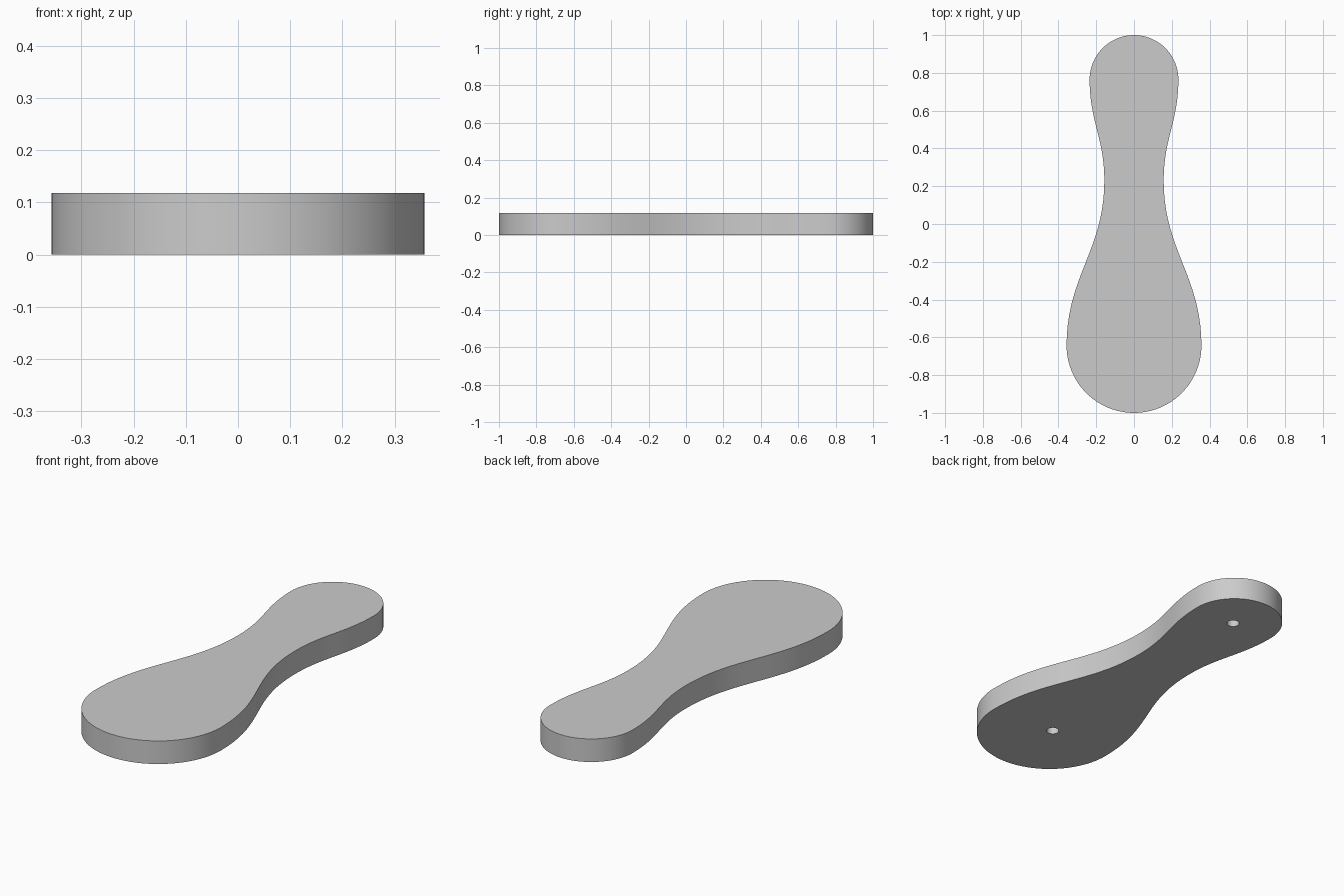
import bpy, bmesh, math
from mathutils import Vector
from mathutils.geometry import interpolate_bezier

cube = bpy.data.objects.get("Cube")
if cube:
    bpy.data.objects.remove(cube, do_unlink=True)

HEIGHT = 0.118
BIG_R, BIG_Y = 0.357, -0.643
SMALL_R, SMALL_Y = 0.235, 0.765
NECK = Vector((0.157, 0.23))
HOLE_R, HOLE_DEPTH = 0.03, 0.08

grey = bpy.data.materials.new("plain grey")
grey.use_nodes = True
colour = (0.6, 0.6, 0.6, 1)
grey.diffuse_color = colour
grey.node_tree.nodes["Principled BSDF"].inputs["Base Color"].default_value = colour


def arc(radius, centre_y, start, end, steps=24):
    angles = [math.radians(start + (end - start) * i / steps) for i in range(steps + 1)]
    return [Vector((radius * math.cos(a), centre_y + radius * math.sin(a))) for a in angles]


def flank(low, high, pull):
    # S-curve that leaves both ends parallel to the long axis
    handle = Vector((0, (high.y - low.y) * pull))
    return list(interpolate_bezier(low, low + handle, high - handle, high, 20))


# Outline of one half, from the front tip to the back tip
big_side, small_side = Vector((BIG_R, BIG_Y)), Vector((SMALL_R, SMALL_Y))
half = arc(BIG_R, BIG_Y, -90, 0)
half += flank(big_side, NECK, 0.42)[1:]
half += flank(NECK, small_side, 0.42)[1:]
half += arc(SMALL_R, SMALL_Y, 0, 90)[1:]
outline = half + [Vector((-p.x, p.y)) for p in reversed(half[1:-1])]

# Solid handle plate
bm = bmesh.new()
base = bm.faces.new([bm.verts.new((p.x, p.y, 0)) for p in outline])
top = bmesh.ops.extrude_face_region(bm, geom=[base], use_keep_orig=True)
bmesh.ops.translate(bm, vec=(0, 0, HEIGHT),
                    verts=[g for g in top["geom"] if isinstance(g, bmesh.types.BMVert)])
bmesh.ops.recalc_face_normals(bm, faces=bm.faces)
mesh = bpy.data.meshes.new("handle_plate")
bm.to_mesh(mesh)
bm.free()
mesh.materials.append(grey)
plate = bpy.data.objects.new("handle_plate", mesh)
bpy.context.collection.objects.link(plate)

# Blind mounting holes in the underside
cutters = []
for y in (-0.62, 0.755):
    bpy.ops.mesh.primitive_cylinder_add(vertices=32, radius=HOLE_R, depth=2 * HOLE_DEPTH,
                                        location=(0, y, 0))
    cutter = bpy.context.object
    cutter.name = "hole_cutter"
    cutter.hide_render = True
    cutter.data.materials.append(grey)
    cut = plate.modifiers.new("mounting_hole", 'BOOLEAN')
    cut.operation, cut.solver, cut.object = 'DIFFERENCE', 'EXACT', cutter
    cutters.append(cutter)

bpy.ops.object.select_all(action='DESELECT')
plate.select_set(True)
bpy.context.view_layer.objects.active = plate
for name in [m.name for m in plate.modifiers]:
    bpy.ops.object.modifier_apply(modifier=name)
for cutter in cutters:
    bpy.data.objects.remove(cutter, do_unlink=True)
bpy.ops.object.shade_smooth_by_angle(angle=math.radians(30))
